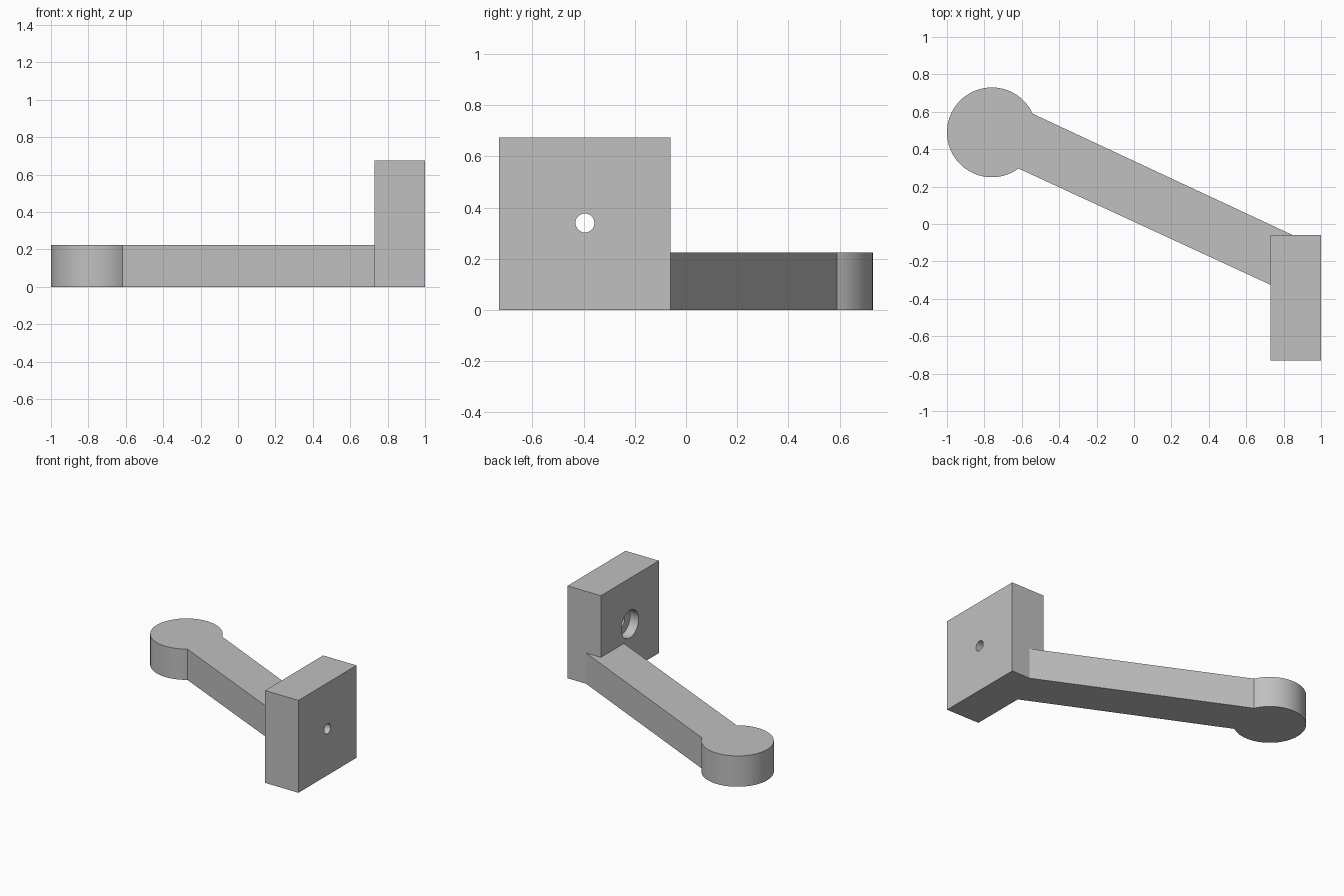
import bpy, bmesh, math

if "Cube" in bpy.data.objects:
    bpy.data.objects.remove(bpy.data.objects["Cube"])

grey = bpy.data.materials.new("light grey")
grey.diffuse_color = (0.53, 0.53, 0.53, 1)
grey.use_nodes = True
grey.node_tree.nodes["Principled BSDF"].inputs["Base Color"].default_value = grey.diffuse_color


def finish(obj):
    bpy.ops.object.select_all(action='DESELECT')
    obj.select_set(True)
    bpy.context.view_layer.objects.active = obj
    bpy.ops.object.shade_smooth_by_angle(angle=math.radians(30))


def prism(name, outline, z0, z1):
    """Extrude an xy outline from z0 to z1."""
    bm = bmesh.new()
    base = bm.faces.new([bm.verts.new((x, y, z0)) for x, y in outline])
    top = bmesh.ops.extrude_face_region(bm, geom=[base], use_keep_orig=True)
    bmesh.ops.translate(bm, vec=(0, 0, z1 - z0),
                        verts=[v for v in top["geom"] if isinstance(v, bmesh.types.BMVert)])
    bmesh.ops.recalc_face_normals(bm, faces=bm.faces)
    mesh = bpy.data.meshes.new(name)
    bm.to_mesh(mesh)
    bm.free()
    mesh.materials.append(grey)
    obj = bpy.data.objects.new(name, mesh)
    bpy.context.collection.objects.link(obj)
    return obj


def bore(target, name, radius, x0, x1):
    """Cut a round hole along x through the block centre."""
    bpy.ops.mesh.primitive_cylinder_add(
        vertices=48, radius=radius, depth=x1 - x0,
        location=((x0 + x1) / 2, -0.395, 0.34), rotation=(0, math.pi / 2, 0))
    cutter = bpy.context.object
    cutter.name = name
    cutter.data.materials.append(grey)
    mod = target.modifiers.new(name, 'BOOLEAN')
    mod.operation = 'DIFFERENCE'
    mod.solver = 'EXACT'
    mod.object = cutter
    bpy.ops.object.select_all(action='DESELECT')
    target.select_set(True)
    bpy.context.view_layer.objects.active = target
    bpy.ops.object.modifier_apply(modifier=mod.name)
    bpy.data.objects.remove(cutter, do_unlink=True)


# Slanted arm with round end, stopping flush against the block
cx, cy, r, steps = -0.76, 0.49, 0.24, 72
a0, a1 = math.radians(24.5), math.radians(306.4)
arc = [(cx + r * math.cos(a0 + (a1 - a0) * i / steps),
        cy + r * math.sin(a0 + (a1 - a0) * i / steps)) for i in range(steps + 1)]
arm = prism("arm", arc + [(0.73, -0.325), (0.73, -0.06), (0.85, -0.06)], 0, 0.225)
finish(arm)

# Square mounting block with a through hole and a counterbore on its inner face
block = prism("mounting_block",
              [(0.73, -0.73), (1, -0.73), (1, -0.06), (0.73, -0.06)], 0, 0.675)
bore(block, "screw_hole", 0.037, 0.6, 1.1)
bore(block, "counterbore", 0.1, 0.6, 0.80)
finish(block)
